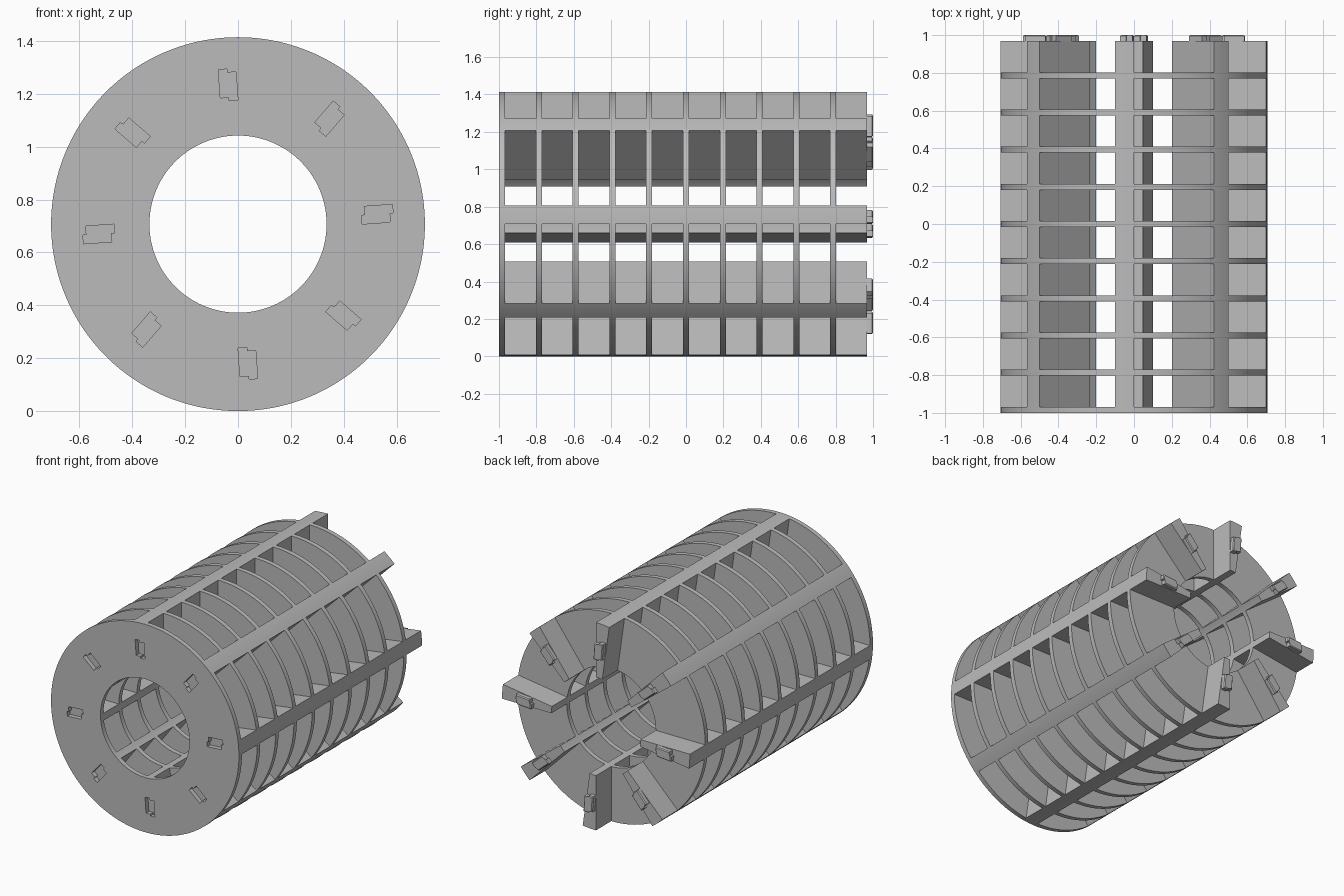
import bpy, bmesh, math
from mathutils import Vector

cube = bpy.data.objects.get("Cube")
if cube:
    bpy.data.objects.remove(cube, do_unlink=True)

R_OUT, R_IN = 0.707, 0.335      # drum radii, also the height of the axis
FINS, FIN_ANGLE = 8, math.radians(8.1)
PITCH = 2 * math.pi / FINS
LAYERS, STEP, PLATE = 10, 0.1968, 0.032
FRONT = -1.0
TAB_RADIUS = 0.528

grey = bpy.data.materials.new("plain grey")
grey.use_nodes = True
colour = (0.5, 0.5, 0.5, 1)
grey.diffuse_color = colour
grey.node_tree.nodes["Principled BSDF"].inputs["Base Color"].default_value = colour


def at(radius, angle, y):
    return Vector((radius * math.cos(angle), y, R_OUT + radius * math.sin(angle)))


def spread(start, end, steps):
    return [start + (end - start) * i / steps for i in range(steps + 1)]


def add_sector(bm, angles, y0, y1, closed=False):
    """Annular block through the given angles, between two depths."""
    rows = [[bm.verts.new(at(r, a, y)) for r, y in
             ((R_IN, y0), (R_OUT, y0), (R_OUT, y1), (R_IN, y1))] for a in angles]
    pairs = list(zip(rows, rows[1:]))
    if closed:
        pairs.append((rows[-1], rows[0]))
    else:
        bm.faces.new(rows[0])
        bm.faces.new(rows[-1])
    for a, b in pairs:
        for i in range(4):
            j = (i + 1) % 4
            bm.faces.new((a[i], a[j], b[j], b[i]))


def add_tab(bm, angle, y0, y1, chamfer=0):
    """Block of two staggered halves, centred on a fin."""
    near, far, half = 0.047, 0.06, 0.033
    side = [(-near, half), (far, half), (far, 0), (near, 0)]
    outline = side + [(-u, -v) for u, v in side]
    radial = Vector((math.cos(angle), 0, math.sin(angle)))
    across = Vector((-math.sin(angle), 0, math.cos(angle)))
    rings = [[bm.verts.new(at(TAB_RADIUS, angle, y) + radial * u + across * v)
              for u, v in outline] for y in (y0, y1)]
    bm.faces.new(rings[0])
    end = bm.faces.new(rings[1])
    for i in range(len(outline)):
        j = (i + 1) % len(outline)
        bm.faces.new((rings[0][i], rings[0][j], rings[1][j], rings[1][i]))
    if chamfer:
        bmesh.ops.bevel(bm, geom=list(end.edges), offset=chamfer,
                        segments=1, affect='EDGES')


def make_object(name, bm):
    bmesh.ops.recalc_face_normals(bm, faces=bm.faces)
    mesh = bpy.data.meshes.new(name)
    bm.to_mesh(mesh)
    bm.free()
    mesh.materials.append(grey)
    obj = bpy.data.objects.new(name, mesh)
    bpy.context.collection.objects.link(obj)
    return obj


def select(obj):
    bpy.ops.object.select_all(action='DESELECT')
    obj.select_set(True)
    bpy.context.view_layer.objects.active = obj


def smooth(obj):
    select(obj)
    bpy.ops.object.shade_smooth_by_angle(angle=math.radians(30))


def repeat(obj, count):
    array = obj.modifiers.new("layers", 'ARRAY')
    array.count = count
    array.use_relative_offset = False
    array.use_constant_offset = True
    array.constant_offset_displace = (0, STEP, 0)


# Angles shared by plates and fins, so their curved faces stay flush
fin_starts = [i * PITCH for i in range(FINS)]
circle = []
for start in fin_starts:
    circle += spread(start, start + FIN_ANGLE, 4)[:-1]
    circle += spread(start + FIN_ANGLE, start + PITCH, 18)[:-1]

# Front plate with sockets
bm = bmesh.new()
add_sector(bm, circle, FRONT, FRONT + PLATE, closed=True)
front_plate = make_object("front_plate", bm)

bm = bmesh.new()
for start in fin_starts:
    add_tab(bm, start + FIN_ANGLE / 2, FRONT - 0.02, FRONT + PLATE - 0.001)
cutter = make_object("socket_cutter", bm)
cutter.hide_render = True
cut = front_plate.modifiers.new("sockets", 'BOOLEAN')
cut.operation = 'DIFFERENCE'
cut.solver = 'EXACT'
cut.object = cutter
select(front_plate)
bpy.ops.object.modifier_apply(modifier=cut.name)
bpy.data.objects.remove(cutter, do_unlink=True)
smooth(front_plate)

# Inner ring plates
bm = bmesh.new()
add_sector(bm, circle, FRONT + STEP, FRONT + STEP + PLATE, closed=True)
ring_plates = make_object("ring_plates", bm)
smooth(ring_plates)
repeat(ring_plates, LAYERS - 1)

# Wedge fins between the plates
bm = bmesh.new()
for start in fin_starts:
    add_sector(bm, spread(start, start + FIN_ANGLE, 4), FRONT + PLATE, FRONT + STEP)
fins = make_object("wedge_fins", bm)
smooth(fins)
repeat(fins, LAYERS)

# Locking tabs on the back ends of the fins
back = FRONT + LAYERS * STEP
bm = bmesh.new()
for start in fin_starts:
    add_tab(bm, start + FIN_ANGLE / 2, back, 1.0, chamfer=0.006)
make_object("locking_tabs", bm)
